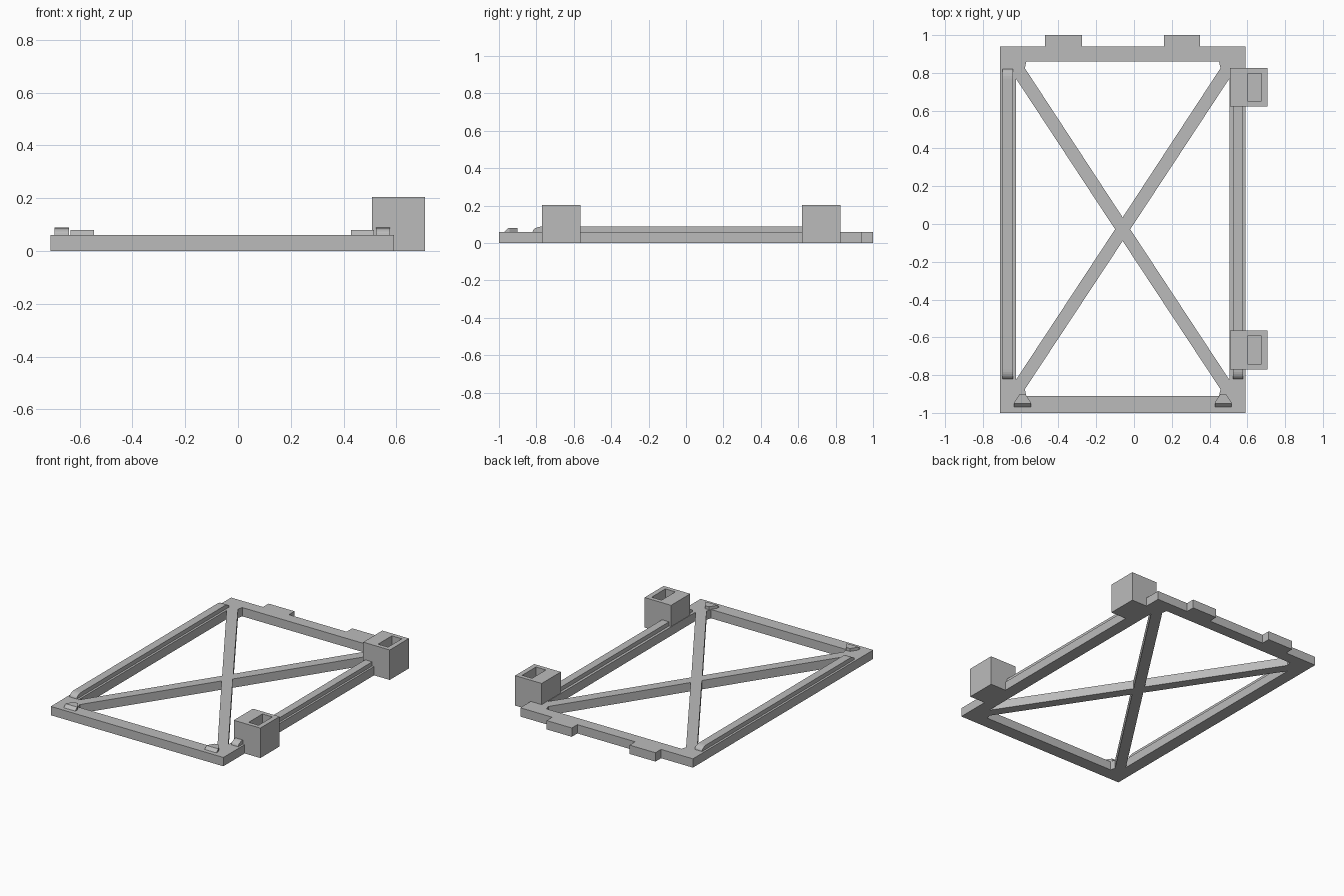
import bpy
import bmesh
import math

if "Cube" in bpy.data.objects:
    bpy.data.objects.remove(bpy.data.objects["Cube"])

grey = bpy.data.materials.new("plain grey")
grey.use_nodes = True
tone = (0.5, 0.5, 0.5, 1)
grey.diffuse_color = tone
grey.node_tree.nodes["Principled BSDF"].inputs["Base Color"].default_value = tone


def add_object(name, mesh):
    obj = bpy.data.objects.new(name, mesh)
    mesh.materials.clear()
    mesh.materials.append(grey)
    bpy.context.collection.objects.link(obj)
    return obj


def rect(x0, x1, y0, y1):
    return [(x0, y0), (x1, y0), (x1, y1), (x0, y1)]


def plate(name, loops, z0, z1):
    """Flat outline with holes, extruded from z0 to z1."""
    curve = bpy.data.curves.new(name, "CURVE")
    curve.dimensions = "2D"
    curve.fill_mode = "BOTH"
    curve.extrude = (z1 - z0) / 2
    for loop in loops:
        spline = curve.splines.new("POLY")
        spline.points.add(len(loop) - 1)
        for point, (x, y) in zip(spline.points, loop):
            point.co = (x, y, 0, 1)
        spline.use_cyclic_u = True
    temp = bpy.data.objects.new(name, curve)
    bpy.context.collection.objects.link(temp)
    bpy.context.view_layer.update()
    graph = bpy.context.evaluated_depsgraph_get()
    mesh = bpy.data.meshes.new_from_object(temp.evaluated_get(graph))
    bpy.data.objects.remove(temp)
    bm = bmesh.new()
    bm.from_mesh(mesh)
    bmesh.ops.remove_doubles(bm, verts=bm.verts, dist=0.0001)
    bmesh.ops.recalc_face_normals(bm, faces=bm.faces)
    bmesh.ops.translate(bm, verts=bm.verts, vec=(0, 0, (z0 + z1) / 2))
    bm.to_mesh(mesh)
    bm.free()
    for face in mesh.polygons:
        face.use_smooth = False
    return add_object(name, mesh)


def loft(name, lower, upper):
    """Solid between two matching rings of points."""
    bm = bmesh.new()
    a = [bm.verts.new(p) for p in lower]
    b = [bm.verts.new(p) for p in upper]
    bm.faces.new(a)
    bm.faces.new(b)
    for i in range(len(a)):
        j = (i + 1) % len(a)
        bm.faces.new((a[i], a[j], b[j], b[i]))
    bmesh.ops.recalc_face_normals(bm, faces=bm.faces)
    mesh = bpy.data.meshes.new(name)
    bm.to_mesh(mesh)
    bm.free()
    return add_object(name, mesh)


TOP = 0.06
MID = -0.06   # centre line of the frame

# Frame with cross braces: one outline, two back tabs, four openings
outline = [(-0.71, -1), (0.59, -1), (0.59, 0.94), (0.35, 0.94), (0.35, 1),
           (0.16, 1), (0.16, 0.94), (-0.275, 0.94), (-0.275, 1),
           (-0.47, 1), (-0.47, 0.94), (-0.71, 0.94)]
back_hole = [(-0.57, 0.86), (-0.578, 0.825), (MID, 0.035),
             (0.458, 0.825), (0.45, 0.86)]
front_hole = [(-0.57, -0.91), (-0.578, -0.875), (MID, -0.09),
              (0.458, -0.875), (0.45, -0.91)]
left_hole = [(0.505, 0.77), (-0.02, -0.028), (0.505, -0.825)]
right_hole = [(2 * MID - x, y) for x, y in left_hole]
plate("braced_frame", [outline, back_hole, front_hole, left_hole, right_hole], 0, TOP)

# Raised ridges on the side rails, with rounded ramps at both ends
arc = [math.radians(a) for a in range(0, 91, 15)]
RISE, RUN = 0.028, 0.05
profile = [(-0.82 + RUN * (1 - math.cos(a)), TOP + RISE * math.sin(a)) for a in arc]
profile += [(0.82 - RUN * (1 - math.cos(a)), TOP + RISE * math.sin(a)) for a in reversed(arc)]
for name, x0, x1 in (("right_rail_ridge", -0.695, -0.64), ("left_rail_ridge", 0.523, 0.576)):
    loft(name, [(x0, y, z) for y, z in profile], [(x1, y, z) for y, z in profile])

# Small catches on the front corners, sloped at the front
for name, cx in (("right_front_catch", -0.59), ("left_front_catch", 0.472)):
    base = [(-0.044, -0.97), (0.044, -0.97), (0.044, -0.945),
            (0.015, -0.9), (-0.015, -0.9), (-0.044, -0.945)]
    loft(name, [(cx + x, y, TOP) for x, y in base],
         [(cx + x, max(y, -0.95), TOP + 0.02) for x, y in base])

# Socket blocks on the left rail: closed floor, walls around a pocket
for name, y in (("front_socket", -0.668), ("back_socket", 0.724)):
    block = rect(0.508, 0.708, y - 0.103, y + 0.103)
    pocket = rect(0.6, 0.675, y - 0.074, y + 0.074)
    plate(name + "_floor", [block], 0, 0.05)
    plate(name + "_walls", [block, pocket], 0.05, 0.204)
